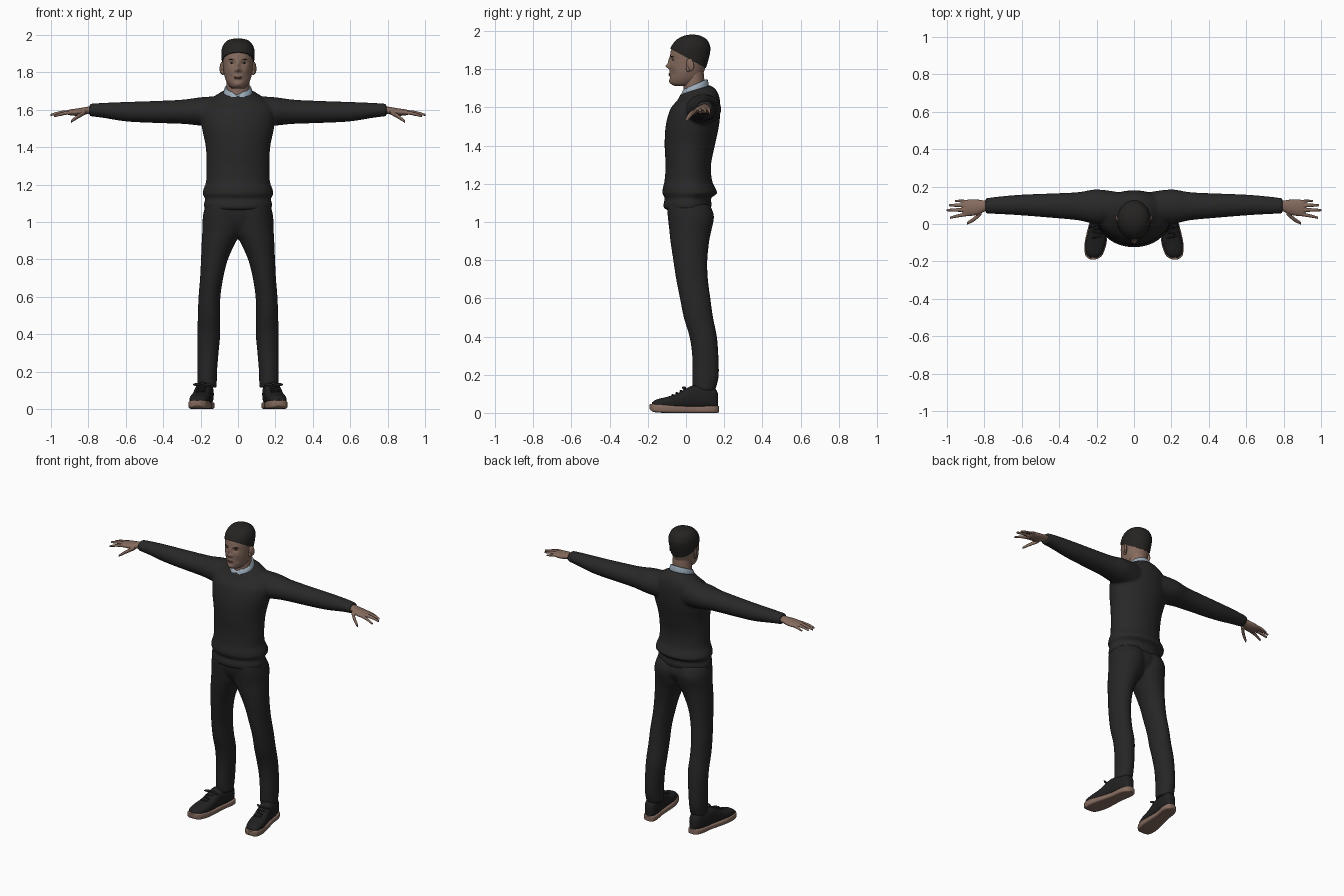
import bpy, bmesh, math
from mathutils import Vector, Matrix

cube = bpy.data.objects.get("Cube")
if cube:
    bpy.data.objects.remove(cube, do_unlink=True)


def material(name, rgb):
    m = bpy.data.materials.new(name)
    m.use_nodes = True
    m.diffuse_color = (*rgb, 1)
    bsdf = next(n for n in m.node_tree.nodes if n.type == 'BSDF_PRINCIPLED')
    bsdf.inputs["Base Color"].default_value = (*rgb, 1)
    bsdf.inputs["Roughness"].default_value = 0.8
    return m


SKIN = material("skin", (.235, .145, .11))
LIP = material("lip", (.19, .09, .075))
HAIR = material("black_hair", (.018, .017, .016))
KNIT = material("charcoal_knit", (.021, .021, .022))
CLOTH = material("black_cloth", (.019, .019, .019))
SHIRT = material("pale_blue_shirt", (.33, .41, .49))
LEATHER = material("black_leather", (.015, .015, .016))
RUBBER = material("brown_rubber", (.24, .15, .115))

ORDER = {'X': (2, 0, 1), 'Y': (0, 2, 1), 'Z': (0, 1, 2)}


def loft(bm, axis, rings, n=32, steps=4, power=2, shape=None):
    """Skin smooth rings of (position, a min, a max, b min, b max) along an axis."""
    pts = [Vector(r) for r in rings]
    dense = []
    for i in range(len(pts) - 1):
        p0, p1, p2 = pts[max(i - 1, 0)], pts[i], pts[i + 1]
        p3 = pts[min(i + 2, len(pts) - 1)]
        for k in range(steps):
            t = k / steps
            dense.append(p1 + (p2 - p0) * (t / 2)
                         + (p0 * 2 - p1 * 5 + p2 * 4 - p3) * (t * t / 2)
                         + (p1 * 3 - p0 - p2 * 3 + p3) * (t ** 3 / 2))
    dense.append(pts[-1])
    loops = []
    for pos, a0, a1, b0, b1 in dense:
        loop = []
        for k in range(n):
            c, s = math.cos(math.tau * k / n), math.sin(math.tau * k / n)
            a = (a0 + a1) / 2 + (a1 - a0) / 2 * math.copysign(abs(c) ** (2 / power), c)
            b = (b0 + b1) / 2 + (b1 - b0) / 2 * math.copysign(abs(s) ** (2 / power), s)
            co = Vector([(a, b, pos)[j] for j in ORDER[axis]])
            if axis == 'X':
                co = Vector((pos, a, b))
            loop.append(bm.verts.new(shape(co) if shape else co))
        loops.append(loop)
    for lo, hi in zip(loops, loops[1:]):
        for k in range(n):
            bm.faces.new((lo[k], lo[(k + 1) % n], hi[(k + 1) % n], hi[k]))
    bm.faces.new(loops[0])
    bm.faces.new(loops[-1])


def blob(bm, centre, size, turn=0, tilt=0):
    """Add a stretched sphere."""
    m = (Matrix.Translation(centre) @ Matrix.Rotation(turn, 4, 'Z')
         @ Matrix.Rotation(tilt, 4, 'X') @ Matrix.Diagonal((*size, 1)))
    bmesh.ops.create_uvsphere(bm, u_segments=20, v_segments=12, radius=1, matrix=m)


def finish(name, bm, mat, voxel=0, smooth=3):
    """Turn a bmesh into an object, optionally blending its pieces together."""
    bmesh.ops.recalc_face_normals(bm, faces=bm.faces)
    mesh = bpy.data.meshes.new(name)
    bm.to_mesh(mesh)
    bm.free()
    mesh.materials.append(mat)
    mesh.polygons.foreach_set("use_smooth", [True] * len(mesh.polygons))
    mesh.set_sharp_from_angle(angle=math.radians(50))
    ob = bpy.data.objects.new(name, mesh)
    bpy.context.scene.collection.objects.link(ob)
    if voxel:
        r = ob.modifiers.new("blend", 'REMESH')
        r.mode, r.voxel_size, r.use_smooth_shade = 'VOXEL', voxel, True
        s = ob.modifiers.new("relax", 'SMOOTH')
        s.factor, s.iterations = .5, smooth
    return ob


def sym(rings):
    return [(p, -w, w, b0, b1) for p, w, b0, b1 in rings]


def side(s):
    return lambda v: Vector((s * v.x, v.y, v.z))


# Sweater: torso and sleeves blended, neckline lower at the front
def neckline(v):
    f = min(max((v.z - 1.6) / .09, 0), 1)
    return Vector((v.x, v.y, v.z + .3 * f * (v.y - .05)))


bm = bmesh.new()
loft(bm, 'Z', sym([
    (1.065, .17, -.105, .12), (1.075, .18, -.117, .132), (1.10, .182, -.117, .134),
    (1.125, .176, -.111, .13), (1.15, .189, -.124, .163), (1.18, .183, -.121, .152),
    (1.22, .17, -.112, .136), (1.3, .169, -.107, .131), (1.4, .172, -.112, .151),
    (1.5, .192, -.107, .172), (1.58, .2, -.087, .18), (1.63, .18, -.062, .177),
    (1.665, .13, -.04, .16), (1.693, .086, -.03, .127)]), n=48, shape=neckline)
for s in (1, -1):
    loft(bm, 'X', [
        (.08, .01, .17, 1.5, 1.675), (.2, .0, .185, 1.515, 1.667), (.3, .02, .17, 1.525, 1.654),
        (.45, .034, .163, 1.53, 1.647), (.6, .046, .157, 1.538, 1.642),
        (.72, .053, .147, 1.557, 1.637), (.793, .056, .138, 1.566, 1.632)], shape=side(s))
finish("sweater", bm, KNIT, voxel=.008)

# Trousers: hips and two legs blended
bm = bmesh.new()
loft(bm, 'Z', sym([(.93, .1, -.04, .08), (.97, .17, -.07, .11),
                   (1.03, .187, -.095, .14), (1.1, .17, -.1, .12)]))
for s in (1, -1):
    loft(bm, 'Z', [
        (.115, .114, .216, .038, .152), (.15, .113, .217, .033, .163), (.2, .112, .218, .032, .172),
        (.3, .104, .218, .032, .17), (.4, .095, .217, .018, .162), (.5, .096, .215, -.012, .142),
        (.6, .094, .211, -.032, .128), (.7, .079, .203, -.052, .115), (.8, .054, .198, -.067, .112),
        (.9, .008, .194, -.082, .122), (.95, -.02, .191, -.087, .132),
        (1.03, -.03, .188, -.096, .147), (1.09, -.03, .175, -.1, .125)], shape=side(s))
finish("trousers", bm, CLOTH, voxel=.009)


# Shoes: sole, upper and laces, toes turned out
def foot(s):
    return lambda v: Vector((s * (v.x + .19 - .15 * v.y), v.y, v.z))


for s, label in ((1, "left"), (-1, "right")):
    bm = bmesh.new()
    loft(bm, 'Y', sym([
        (-.19, .012, .02, .045), (-.18, .033, .01, .047), (-.16, .048, .003, .047),
        (-.11, .058, 0, .045), (-.05, .056, 0, .038), (.05, .045, 0, .034),
        (.12, .046, 0, .037), (.16, .036, 0, .038), (.174, .016, .004, .036)]),
        power=5, shape=foot(s))
    finish(label + "_sole", bm, RUBBER)
    bm = bmesh.new()
    loft(bm, 'Y', sym([
        (-.178, .022, .03, .055), (-.155, .043, .025, .07), (-.1, .053, .02, .084),
        (-.05, .05, .02, .1), (0, .047, .02, .128), (.04, .046, .02, .144),
        (.1, .045, .02, .14), (.15, .036, .02, .13), (.168, .02, .025, .1)]),
        power=2.6, shape=foot(s))
    finish(label + "_shoe_upper", bm, LEATHER)
    bm = bmesh.new()
    turn = foot(s)
    for k in range(4):
        blob(bm, turn(Vector((0, -.07 + .022 * k, .092 + .011 * k))), (.027, .005, .006), .2 * (-1) ** k)
    for e in (-1, 1):
        blob(bm, turn(Vector((e * .027, -.01, .131))), (.024, .006, .008), e * .4)
    finish(label + "_laces", bm, LEATHER)

# Hands: palm, four fingers and thumb blended
for s, label in ((1, "left"), (-1, "right")):
    bm = bmesh.new()
    loft(bm, 'X', [
        (.76, .07, .126, 1.58, 1.62), (.8, .066, .126, 1.578, 1.617), (.83, .052, .13, 1.572, 1.612),
        (.87, .043, .132, 1.568, 1.606), (.905, .046, .126, 1.572, 1.6), (.915, .06, .11, 1.578, 1.594)],
        shape=side(s))
    digits = [((.88, .118, 1.588), (.915, .122, 1.583), (.957, .124, 1.57), .0085),
              ((.89, .098, 1.589), (.94, .1, 1.586), (.99, .1, 1.574), .0095),
              ((.89, .075, 1.589), (.945, .075, 1.585), (1.002, .074, 1.573), .01),
              ((.88, .054, 1.587), (.935, .045, 1.58), (.985, .033, 1.565), .0095),
              ((.815, .062, 1.588), (.855, .026, 1.565), (.893, .004, 1.537), .0125)]
    for *path, r in digits:
        rings = [(x, y - r * f, y + r * f, z - r * f, z + r * f)
                 for (x, y, z), f in zip(path, (1.1, 1, .65))]
        loft(bm, 'X', rings, n=12, shape=side(s))
    finish(label + "_hand", bm, SKIN, voxel=.0035, smooth=2)

# Head, with the face pushed in and out by soft bumps: x, z, width, height, depth
SKULL = [(1.713, .03, -.06, .04), (1.725, .046, -.08, .06), (1.75, .062, -.085, .08),
         (1.78, .072, -.085, .092), (1.81, .077, -.085, .102), (1.85, .081, -.084, .114),
         (1.89, .084, -.081, .122), (1.92, .082, -.07, .12), (1.95, .068, -.045, .104),
         (1.969, .044, -.01, .075), (1.976, .012, .02, .045)]
BUMPS = [(0, 1.816, .011, .012, -.021), (0, 1.842, .009, .02, -.009),
         (.014, 1.811, .007, .007, -.007), (.031, 1.85, .014, .009, .010),
         (.033, 1.87, .018, .007, -.003), (0, 1.773, .02, .01, -.005),
         (0, 1.758, .018, .005, .004), (0, 1.737, .016, .01, -.006),
         (.045, 1.815, .013, .013, -.003), (.04, 1.775, .015, .015, .003)]


def face(v):
    if v.y > 0:
        return v
    push = 0
    for x, z, w, h, d in BUMPS:
        for sx in {x, -x}:
            push += d * math.exp(-((v.x - sx) / w) ** 2 - ((v.z - z) / h) ** 2)
    return Vector((v.x, v.y + push, v.z))


bm = bmesh.new()
loft(bm, 'Z', sym(SKULL), n=112, steps=6, shape=face)
finish("head", bm, SKIN)

bm = bmesh.new()
loft(bm, 'Z', sym([(1.62, .064, -.015, .1), (1.7, .062, -.014, .098),
                   (1.76, .06, -.012, .095), (1.8, .06, 0, .09)]))
finish("neck", bm, SKIN)

# Hair: a slightly larger skull cut by a sloping hairline
bm = bmesh.new()
loft(bm, 'Z', sym([(z + .005, w + .005, a - .004, b + .005) for z, w, a, b in SKULL]), n=64, steps=6)
cut = bmesh.ops.bisect_plane(bm, geom=bm.verts[:] + bm.edges[:] + bm.faces[:],
                             plane_co=(0, 0, 1.863), plane_no=(0, .55, 1), clear_inner=True)
bmesh.ops.edgenet_fill(bm, edges=[e for e in cut['geom_cut'] if isinstance(e, bmesh.types.BMEdge)])
finish("hair", bm, HAIR)

# Ears, eyes, brows and lips
ears, eyes, brows = bmesh.new(), bmesh.new(), bmesh.new()
for s in (1, -1):
    blob(ears, (s * .086, .022, 1.824), (.009, .021, .034), -s * .45, .2)
    blob(ears, (s * .082, .012, 1.802), (.009, .011, .016))
    blob(eyes, (s * .032, -.06, 1.849), (.012, .011, .0045), s * .3)
    blob(brows, (s * .034, -.0745, 1.868), (.018, .005, .003), s * .4)
finish("ears", ears, SKIN)
finish("eyes", eyes, HAIR)
finish("eyebrows", brows, HAIR)
bm = bmesh.new()
blob(bm, (0, -.0855, 1.775), (.021, .006, .0035))
blob(bm, (0, -.0855, 1.769), (.018, .006, .004))
finish("lips", bm, LIP)


# Shirt collar: higher at the back, with an opening at the throat
def collar(v):
    dip = .02 * max(0, 1 - abs(v.x) / .03) if v.y < .03 and v.z > 1.7 else 0
    return Vector((v.x, v.y, v.z + .45 * (v.y - .045) - dip))


bm = bmesh.new()
loft(bm, 'Z', sym([(1.66, .08, -.034, .122), (1.7, .076, -.03, .117),
                   (1.718, .07, -.022, .111), (1.72, .066, -.018, .106)]), n=64, shape=collar)
finish("shirt_collar", bm, SHIRT)
